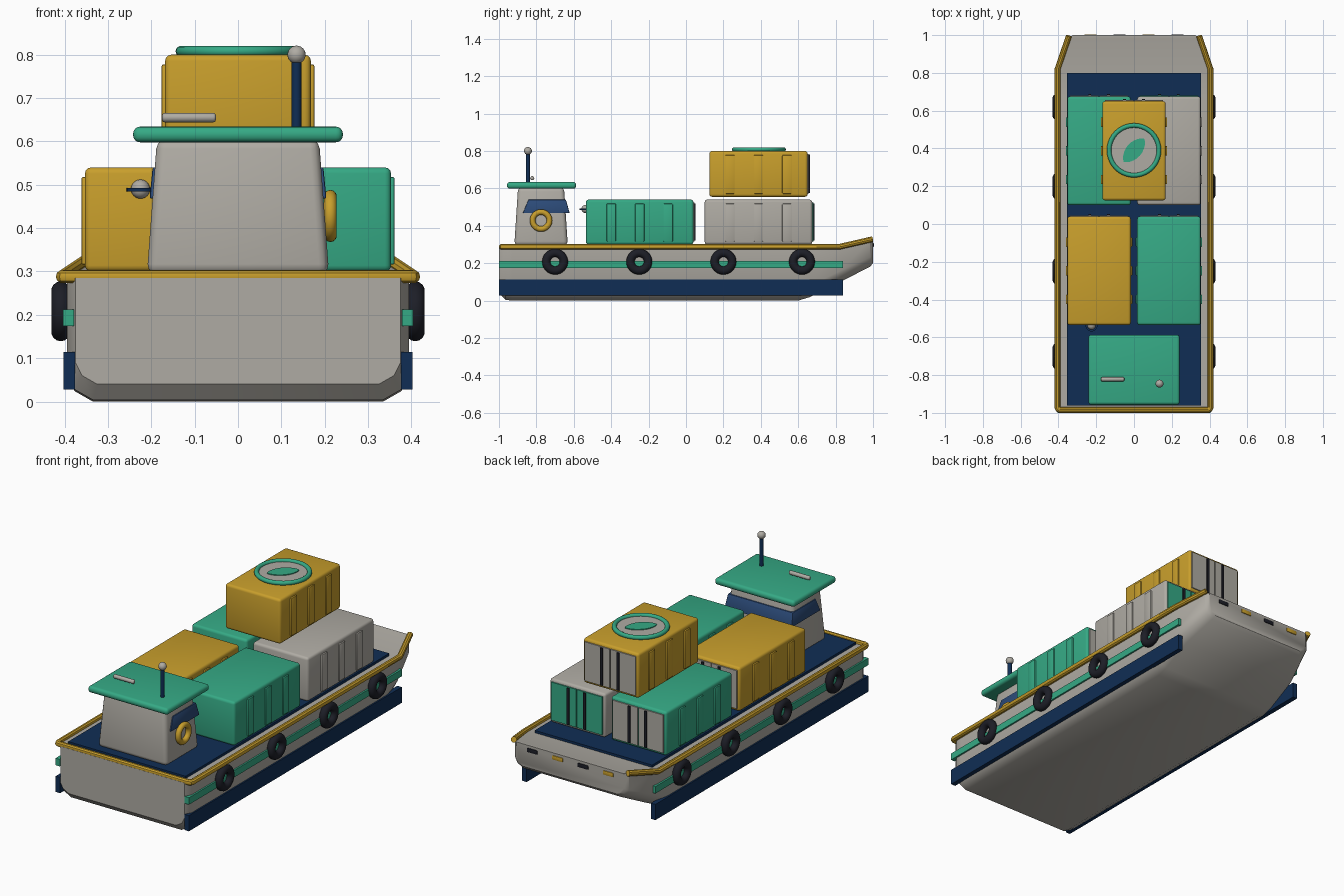
import bpy, bmesh, math
from mathutils import Vector

if "Cube" in bpy.data.objects:
    bpy.data.objects.remove(bpy.data.objects["Cube"])


def mat(name, c):
    m = bpy.data.materials.new(name)
    m.diffuse_color = (*c, 1)
    m.use_nodes = True
    m.node_tree.nodes["Principled BSDF"].inputs["Base Color"].default_value = m.diffuse_color
    return m


GREY = mat("warm_grey", (.43, .41, .37))
GOLD = mat("gold", (.58, .345, .025))
GREEN = mat("sea_green", (.036, .40, .235))
NAVY = mat("navy", (.005, .027, .09))
BLACK = mat("rubber_black", (.012, .013, .02))
GLASS = mat("window_blue", (.025, .07, .19))


def finish(ob, name, material, bevel=0, segs=3):
    ob.name = name
    ob.data.materials.clear()
    ob.data.materials.append(material)
    bpy.ops.object.select_all(action='DESELECT')
    bpy.context.view_layer.objects.active = ob
    ob.select_set(True)
    if bevel:
        b = ob.modifiers.new("bevel", 'BEVEL')
        b.width, b.segments = bevel, segs
        b.limit_method = 'ANGLE'
        b.angle_limit = math.radians(30)
        bpy.ops.object.modifier_apply(modifier="bevel")
    bpy.ops.object.shade_smooth_by_angle(angle=math.radians(35))
    return ob


def loft(name, material, rings, bevel=0, segs=3):
    """Skin a list of equal-length point rings and cap both ends."""
    bm = bmesh.new()
    vs = [[bm.verts.new(p) for p in r] for r in rings]
    n = len(rings[0])
    for a, b in zip(vs, vs[1:]):
        for i in range(n):
            j = (i + 1) % n
            bm.faces.new((a[i], a[j], b[j], b[i]))
    bm.faces.new(vs[0])
    bm.faces.new(vs[-1])
    bmesh.ops.recalc_face_normals(bm, faces=bm.faces)
    me = bpy.data.meshes.new(name)
    bm.to_mesh(me)
    bm.free()
    ob = bpy.data.objects.new(name, me)
    bpy.context.collection.objects.link(ob)
    return finish(ob, name, material, bevel, segs)


def rect(x0, x1, y0, y1, z):
    return [(x0, y0, z), (x1, y0, z), (x1, y1, z), (x0, y1, z)]


def box(name, material, x, y, z, bevel=0, segs=3):
    return loft(name, material, [rect(*x, *y, z[0]), rect(*x, *y, z[1])], bevel, segs)


def cyl(name, material, loc, r, depth, rot=(0, 0, 0), bevel=0, verts=24):
    bpy.ops.mesh.primitive_cylinder_add(vertices=verts, radius=r, depth=depth,
                                        location=loc, rotation=rot)
    return finish(bpy.context.object, name, material, bevel)


def torus(name, material, loc, R, r, rot=(0, 0, 0)):
    bpy.ops.mesh.primitive_torus_add(major_radius=R, minor_radius=r, location=loc, rotation=rot,
                                     major_segments=40, minor_segments=14)
    return finish(bpy.context.object, name, material)


def ball(name, material, loc, r, scale=(1, 1, 1)):
    bpy.ops.mesh.primitive_uv_sphere_add(segments=20, ring_count=12, radius=r, location=loc)
    bpy.context.object.scale = scale
    return finish(bpy.context.object, name, material)


# Hull: cross-sections from stern to raked bow
def section(y, w, zb, zt, c):
    return [(-w, y, zt), (-w, y, zb + c), (-w + c * .3, y, zb + c * .4), (-w + c, y, zb),
            (w - c, y, zb), (w - c * .3, y, zb + c * .4), (w, y, zb + c), (w, y, zt)]


loft("hull", GREY, [section(*s) for s in (
    (-1.0, .375, .04, .285, .05), (-.965, .395, .004, .288, .06), (-.93, .395, 0, .288, .06),
    (.60, .395, 0, .288, .06), (.66, .395, .018, .288, .06), (.82, .393, .097, .288, .06),
    (.985, .345, .182, .322, .05), (1.0, .325, .20, .322, .04))])
box("deck", NAVY, (-.355, .355), (-.96, .80), (.28, .301))

# Side bands, stripes and tyre fenders
for s, side in ((-1, "left"), (1, "right")):
    def sx(a, b):
        return sorted((s * a, s * b))
    box(f"{side}_waterline_band", NAVY, sx(.376, .403), (-1, .84), (.028, .114))
    box(f"{side}_stripe", GREEN, sx(.378, .404), (-1, .84), (.174, .212))
    for i, y in enumerate((-.70, -.25, .20, .62)):
        torus(f"{side}_tyre_fender_{i + 1}", BLACK, (s * .409, y, .208), .047, .022,
              (0, math.pi / 2, 0))

# Gunwale rail, open at the bow
half = [(.345, .995, .328), (.405, .82, .288), (.405, -.972, .288), (.401, -.981, .288),
        (.392, -.985, .288)]
pts = half + [(-x, y, z) for x, y, z in reversed(half)]
cu = bpy.data.curves.new("rail", 'CURVE')
cu.dimensions = '3D'
cu.bevel_depth, cu.bevel_resolution, cu.use_fill_caps = .0155, 3, True
sp = cu.splines.new('POLY')
sp.points.add(len(pts) - 1)
for p, co in zip(sp.points, pts):
    p.co = (*co, 1)
rail = bpy.data.objects.new("rail", cu)
bpy.context.collection.objects.link(rail)
bpy.context.view_layer.objects.active = rail
bpy.ops.object.select_all(action='DESELECT')
rail.select_set(True)
bpy.ops.object.convert(target='MESH')
finish(bpy.context.object, "gunwale_rail", GOLD)

# Bow push pads
for i, x in enumerate((.23, .077, -.077, -.23)):
    box(f"bow_pad_{i + 1}", GOLD if i % 2 else BLACK, (x - .032, x + .032), (.99, 1.004),
        (.285, .308), .004, 2)


# Cargo containers with side ribs and bow-end doors
def container(name, body, door, x, y, z):
    box(name, body, x, y, z, .014)
    cx, cy = sum(x) / 2, sum(y) / 2
    for s, xe in ((-1, x[0]), (1, x[1])):
        for i in (-1, 0, 1):
            yc = cy + i * .152
            box(f"{name}_rib", body, (xe - .008, xe + .008), (yc - .025, yc + .025),
                (z[0] + .016, z[1] - .022), .004, 2)
    for s in (-1, 1):
        xa, xb = sorted((cx + s * .003, cx + s * ((x[1] - x[0]) / 2 - .014)))
        box(f"{name}_door", door, (xa, xb), (y[1] - .004, y[1] + .006),
            (z[0] + .016, z[1] - .016))
        box(f"{name}_lock_rod", BLACK, (cx + s * .05 - .007, cx + s * .05 + .007),
            (y[1], y[1] + .012), (z[0] + .02, z[1] - .02))


L, R = (-.353, -.017), (.017, .353)
container("left_bow_container", GREEN, GREY, L, (.10, .675), (.30, .54))
container("right_bow_container", GREY, GREEN, R, (.10, .675), (.30, .54))
container("left_aft_container", GOLD, GREY, L, (-.535, .04), (.30, .54))
container("right_aft_container", GREEN, GREY, R, (-.535, .04), (.30, .54))
container("top_container", GOLD, GREY, (-.168, .168), (.125, .65), (.555, .80))

# Round leaf ornament on the top container
C = Vector((0, .39, .80))
torus("ornament_ring", GREEN, C + Vector((0, 0, .008)), .132, .012)
cyl("ornament_disc", GREY, C + Vector((0, 0, .003)), .125, .009, verts=40)
leaf = []
for i in range(24):
    t = 2 * math.pi * i / 24
    u, v = .082 * math.cos(t), .042 * math.sin(t) * (abs(math.sin(t)) ** .5)
    leaf.append((C.x + .66 * u - .75 * v, C.y + .75 * u + .66 * v))
loft("ornament_leaf", GREEN, [[(x, y, z) for x, y in leaf] for z in (.804, .812)])

# Wheelhouse
loft("wheelhouse", GREY, [rect(-.21, .21, -.918, -.632, .295),
                          rect(-.187, .187, -.898, -.652, .605)], .022)
loft("wheelhouse_windows", GLASS, [rect(-.204, .204, -.872, -.622, .468),
                                   rect(-.197, .197, -.842, -.642, .54)], .004, 2)
box("wheelhouse_roof", GREEN, (-.242, .242), (-.957, -.587), (.598, .634), .016, 4)
torus("life_ring", GOLD, (.213, -.775, .428), .045, .015, (0, math.pi / 2, 0))

# Roof fittings
cyl("mast", NAVY, (.135, -.845, .71), .011, .16)
ball("mast_ball", GREY, (.135, -.845, .80), .021)
cyl("horn", GREY, (-.113, -.822, .655), .011, .124, (0, math.pi / 2, 0), .006, 12)

# Small lamp on the stern end of the left aft container
cyl("lamp_base", NAVY, (-.225, -.537, .488), .032, .008)
ball("lamp_dome", GREY, (-.225, -.537, .49), .022)
